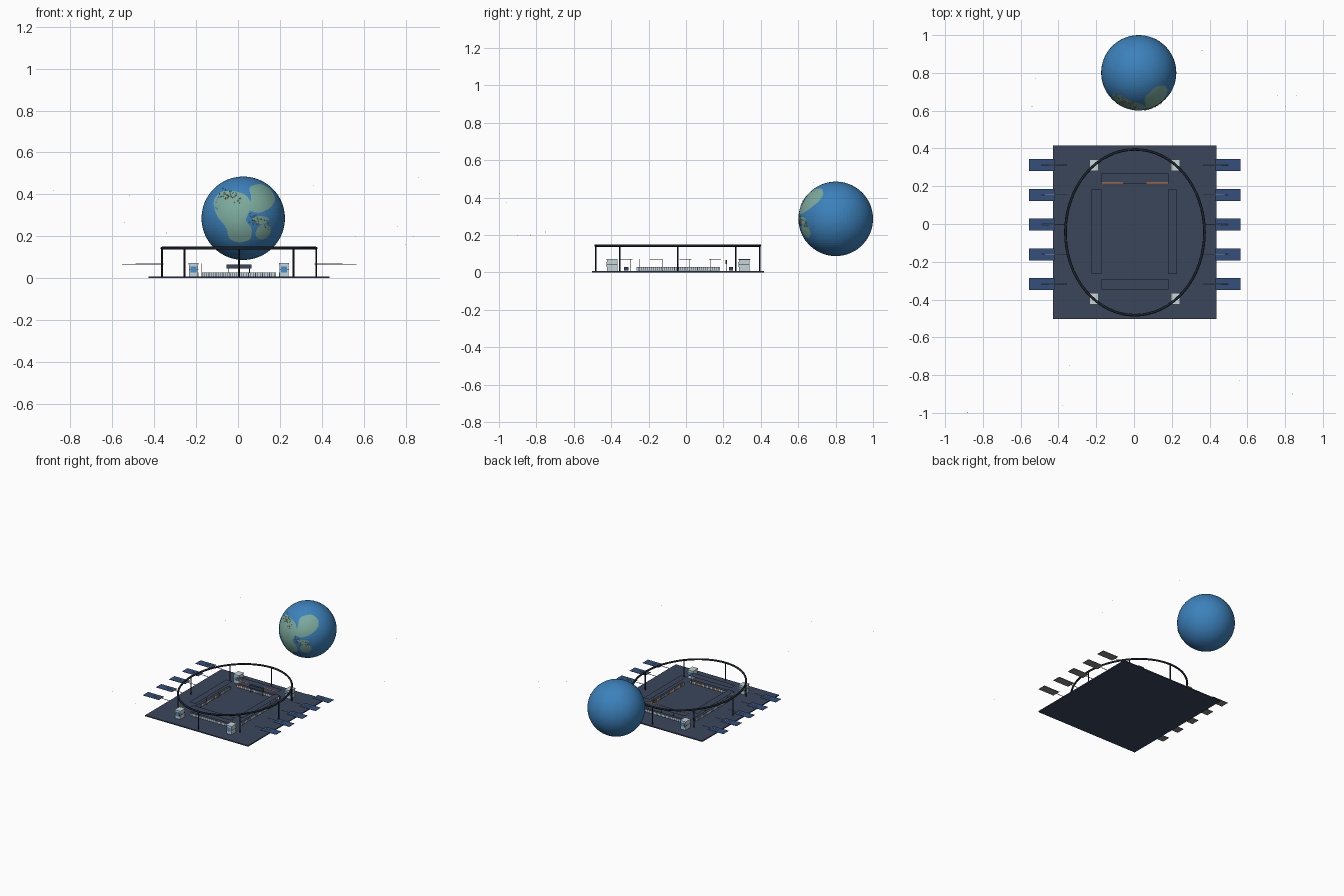
import bpy, bmesh, math, random
from mathutils import Vector, Matrix

if "Cube" in bpy.data.objects:
    bpy.data.objects.remove(bpy.data.objects["Cube"])
random.seed(4)
CX, CY = 0.005, -0.044          # centre of the platform
GLOBE, R = Vector((0.025, 0.801, 0.286)), 0.199


def material(name, rgb):
    m = bpy.data.materials.new(name)
    m.use_nodes = True
    m.diffuse_color = (*rgb, 1)
    m.node_tree.nodes["Principled BSDF"].inputs["Base Color"].default_value = (*rgb, 1)
    return m


slate = material("slate", (0.043, 0.062, 0.105))
black = material("near black", (0.012, 0.018, 0.025))
panel_blue = material("panel blue", (0.033, 0.08, 0.2))
grey = material("mid grey", (0.25, 0.25, 0.25))
pale = material("pale grey", (0.57, 0.66, 0.69))
window = material("window blue", (0.06, 0.28, 0.6))
ocean = material("ocean blue", (0.045, 0.22, 0.5))
land_green = material("land green", (0.2, 0.4, 0.33))
orange = material("orange", (0.75, 0.25, 0.07))
white = material("white", (0.85, 0.82, 0.72))


def finish(name, bm, *mats):
    me = bpy.data.meshes.new(name)
    bm.to_mesh(me)
    bm.free()
    for m in mats:
        me.materials.append(m)
    ob = bpy.data.objects.new(name, me)
    bpy.context.collection.objects.link(ob)
    return ob


def smooth(ob):
    for f in ob.data.polygons:
        f.use_smooth = True


def add_box(bm, lo, hi, mat=0):
    lo, hi = Vector(lo), Vector(hi)
    mtx = Matrix.Translation((lo + hi) / 2) @ Matrix.Diagonal((*(hi - lo), 1))
    verts = bmesh.ops.create_cube(bm, size=1, matrix=mtx)["verts"]
    for f in {f for v in verts for f in v.link_faces}:
        f.material_index = mat


def box(name, lo, hi, mat):
    bm = bmesh.new()
    add_box(bm, lo, hi)
    return finish(name, bm, mat)


def add_ball(bm, pos, r):
    return bmesh.ops.create_icosphere(bm, subdivisions=1, radius=r, matrix=Matrix.Translation(pos))


def add_post(bm, x, y, z0, z1, r, sides=8):
    bmesh.ops.create_cone(bm, cap_ends=True, segments=sides, radius1=r, radius2=r, depth=z1 - z0,
                          matrix=Matrix.Translation((x, y, (z0 + z1) / 2)))


def on_ring(a, k=1.0):
    return CX + 0.368 * k * math.cos(a), CY + 0.439 * k * math.sin(a)


# Platform
box("platform", (-0.428, -0.503, 0), (0.437, 0.416, 0.008), slate)

# Oval overhead ring with its posts and small lamps
bm = bmesh.new()
n, m, tube = 64, 8, 0.007
rings = []
for i in range(n):
    a = math.tau * i / n
    c = Vector((*on_ring(a), 0.143))
    out = Vector((math.cos(a), math.sin(a), 0))
    rings.append([bm.verts.new(c + tube * (out * math.cos(b) + Vector((0, 0, math.sin(b)))))
                  for b in (math.tau * j / m for j in range(m))])
for i in range(n):
    p, q = rings[i], rings[(i + 1) % n]
    for j in range(m):
        bm.faces.new((p[j], q[j], q[(j + 1) % m], p[(j + 1) % m]))
bmesh.ops.recalc_face_normals(bm, faces=bm.faces)
smooth(finish("overhead_ring", bm, black))

bm = bmesh.new()
for i in range(8):
    add_post(bm, *on_ring(math.tau * i / 8), 0.008, 0.14, 0.004)
finish("ring_posts", bm, black)
bm = bmesh.new()
for i in range(32):
    add_ball(bm, (*on_ring(math.tau * (i + 0.5) / 32, 0.985), 0.146), 0.0028)
finish("ring_lamps", bm, white)

# Solar panels on thin round arms, five on each side
for side, s in (("right", -1), ("left", 1)):
    for i in range(5):
        y = 0.1575 * (i - 2) - 0.003
        xs = sorted((CX + s * 0.426, CX + s * 0.56))
        bm = bmesh.new()
        add_box(bm, (xs[0], y - 0.032, 0.066), (xs[1], y + 0.032, 0.068))
        for f in bm.faces:
            f.normal_update()
            f.material_index = int(f.normal.z < -0.5)
        finish(f"{side}_solar_panel_{i + 1}", bm, panel_blue, grey)
        bm = bmesh.new()
        mtx = Matrix.Translation((CX + s * 0.427, y, 0.068)) @ Matrix.Rotation(math.pi / 2, 4, "Y")
        bmesh.ops.create_cone(bm, cap_ends=True, segments=12, radius1=0.002, radius2=0.002,
                              depth=0.133, matrix=mtx)
        smooth(finish(f"{side}_panel_arm_{i + 1}", bm, grey))

# Corner kiosks with windows, a dark band and a roof rim
for side, x in (("right", -0.212), ("left", 0.22)):
    for end, y in (("front", -0.395), ("back", 0.311)):
        bm = bmesh.new()
        add_box(bm, (x - 0.022, y - 0.028, 0.008), (x + 0.022, y + 0.028, 0.066))
        add_box(bm, (x - 0.024, y - 0.03, 0.066), (x + 0.024, y + 0.03, 0.072))
        add_box(bm, (x - 0.0224, y - 0.0284, 0.038), (x + 0.0224, y + 0.0284, 0.041), 1)
        for d in (-1, 1):
            fy = y + d * 0.0285
            add_box(bm, (x - 0.015, fy - 0.001, 0.028), (x + 0.015, fy + 0.001, 0.056), 2)
        finish(f"{end}_{side}_kiosk", bm, pale, black, window)


# Stands around the open court: a sheet canopy over a narrow counter of goods
def stand(name, x0, x1, y0, y1, inward):
    bm = bmesh.new()
    bm.faces.new([bm.verts.new((x, y, 0.071)) for x, y in ((x0, y0), (x1, y0), (x1, y1), (x0, y1))])
    finish(name + "_canopy", bm, slate)

    axis = 0 if x1 - x0 > y1 - y0 else 1
    lo, hi = Vector((x0, y0, 0.009)), Vector((x1, y1, 0.028))
    lo[1 - axis] += 0.016
    hi[1 - axis] -= 0.016
    bm = bmesh.new()
    add_box(bm, lo, hi)
    count = int((hi[axis] - lo[axis]) / 0.011)
    step = (hi[axis] - lo[axis]) / count
    direction = Vector((1 - axis, axis, 0))
    for i in range(1, count):
        for offset in (0, 0.003):
            cut = lo + direction * (step * i + offset)
            bmesh.ops.bisect_plane(bm, geom=bm.verts[:] + bm.edges[:] + bm.faces[:],
                                   plane_co=cut, plane_no=direction)
    for f in bm.faces:
        f.normal_update()
        along = (f.calc_center_median()[axis] - lo[axis]) / step
        gap = 0 < int(along) and (along % 1) * step < 0.003
        if f.normal.z > 0.5 or gap:
            f.material_index = 1
        elif f.normal[1 - axis] * inward > 0.5:
            f.material_index = random.choice((0, 0, 2, 2, 3, 4))
    finish(name + "_counter", bm, pale, slate, orange, window, white)


stand("back_stand", -0.173, 0.182, 0.215, 0.268, -1)
stand("front_stand", -0.173, 0.182, -0.347, -0.292, 1)
stand("right_stand", -0.225, -0.173, -0.264, 0.183, 1)
stand("left_stand", 0.18, 0.228, -0.264, 0.183, -1)

# Scoreboard and the flat orange strips beside it on the canopy edge
box("scoreboard", (-0.054, 0.212, 0.045), (0.064, 0.218, 0.066), slate)
for side, x0 in (("right", -0.172), ("left", 0.066)):
    box(f"{side}_sign_strip", (x0, 0.211, 0.0715), (x0 + 0.114, 0.221, 0.0725), orange)
bm = bmesh.new()
for x in (-0.045, 0.055):
    add_post(bm, x, 0.217, 0.008, 0.046, 0.0015, 6)
finish("scoreboard_posts", bm, black)

# Slim canopy posts on the court side
bm = bmesh.new()
for x in (-0.176, 0.184):
    for y in (-0.25, -0.125, 0.02, 0.13):
        add_post(bm, x, y, 0.008, 0.071, 0.0009, 6)
for x in (-0.15, 0.16):
    for y in (-0.296, 0.219):
        add_post(bm, x, y, 0.008, 0.071, 0.0009, 6)
finish("canopy_posts", bm, grey)

# Planet
bm = bmesh.new()
bmesh.ops.create_uvsphere(bm, u_segments=64, v_segments=40, radius=R, matrix=Matrix.Translation(GLOBE))
finish("planet", bm, ocean)


def on_globe(x, z, lift=1.005):
    y = -math.sqrt(max(R * R - x * x - z * z, 0))
    return GLOBE + Vector((x, y, z)) * lift


# Land masses: rounded outlines filled in rings and wrapped onto the globe
def land(name, outline):
    pts = [Vector(p) / 1000 for p in outline]
    for _ in range(2):
        pairs = list(zip(pts, pts[1:] + pts[:1]))
        pts = [p.lerp(q, t) for p, q in pairs for t in (0.2, 0.8)]
    mid = sum(pts, Vector((0, 0))) / len(pts)
    bm = bmesh.new()
    loops = []
    for t in (0.2, 0.4, 0.6, 0.8, 1.0):
        loops.append([bm.verts.new(on_globe(*mid.lerp(p, t))) for p in pts])
    bm.faces.new(loops[0])
    for inner, outer in zip(loops, loops[1:]):
        for i in range(len(pts)):
            j = (i + 1) % len(pts)
            bm.faces.new((inner[i], outer[i], outer[j], inner[j]))
    for f in bm.faces:
        f.normal_update()
        if f.normal.dot(f.calc_center_median() - GLOBE) < 0:
            f.normal_flip()
    smooth(finish(name, bm, land_green))


land("west_land", [(-145, 85), (-105, 130), (-40, 130), (15, 112), (38, 72), (30, 30),
                   (8, -10), (42, -45), (38, -102), (-20, -118), (-70, -98), (-78, -45), (-130, 15)])
land("east_land", [(25, 150), (85, 166), (135, 134), (155, 90), (130, 48), (75, 22), (22, 38), (40, 95)])
land("south_land", [(60, -55), (90, -25), (130, -34), (128, -80), (90, -106), (58, -88)])
land("middle_land", [(40, -2), (80, 12), (122, 2), (120, -24), (70, -28)])

# City lights on the land
for name, cx, cz, w, count in (("north_city_lights", -0.065, 0.108, 0.052, 34),
                               ("middle_city_lights", 0.075, -0.015, 0.05, 34)):
    bm = bmesh.new()
    for i in range(count):
        x, z = random.uniform(-w, w), random.uniform(-0.025, 0.025)
        verts = add_ball(bm, on_globe(cx + x, cz + z - 0.4 * x, 1.007), 0.003)["verts"]
        for f in verts[0].link_faces[:] + [f for v in verts for f in v.link_faces]:
            f.material_index = i % 2
    finish(name, bm, orange, white)

# Stars
bm = bmesh.new()
for x, y in ((-0.52, 0.77), (-0.54, 0.62), (0.36, 0.92), (0.76, 0.68), (0.86, 0.68), (0.8, 0.62),
             (-0.34, -0.75), (-0.38, -0.96), (0.56, -0.83), (0.84, -0.9), (-0.88, -0.998)):
    add_ball(bm, (x, y, random.uniform(0.16, 0.49)), 0.0018)
finish("stars", bm, white)
